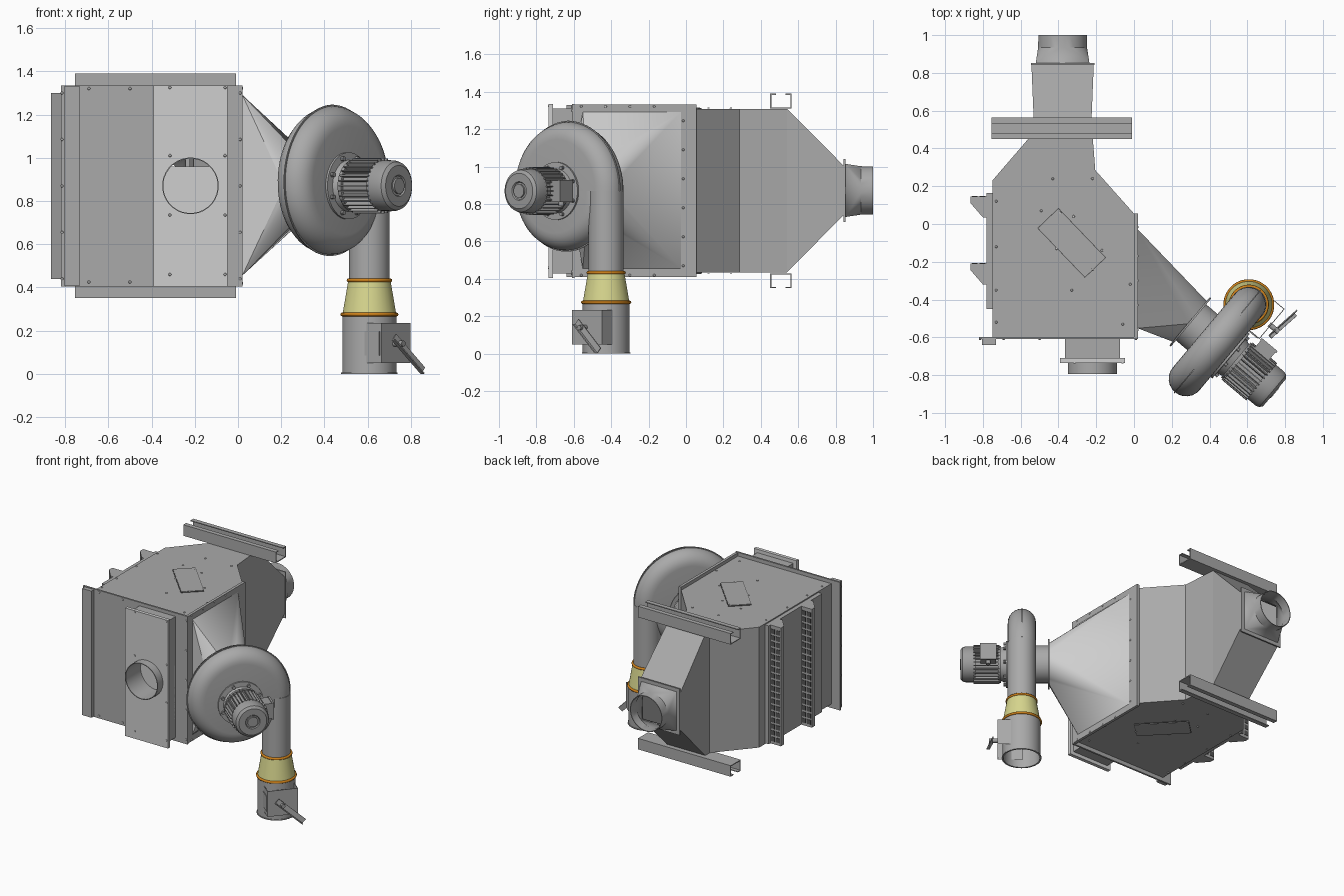
import bpy, bmesh, math
from mathutils import Vector as V

if "Cube" in bpy.data.objects:
    bpy.data.objects.remove(bpy.data.objects["Cube"])

def material(name, c):
    m = bpy.data.materials.new(name)
    m.diffuse_color = (*c, 1)
    m.use_nodes = True
    m.node_tree.nodes["Principled BSDF"].inputs["Base Color"].default_value = m.diffuse_color
    return m

STEEL = material("mid grey steel", (0.40, 0.40, 0.40))
LIGHT = material("light grey steel", (0.62, 0.62, 0.62))
MOTOR = material("motor grey", (0.34, 0.34, 0.34))
DARK = material("dark slots", (0.09, 0.09, 0.09))
YELLOW = material("pale yellow", (0.68, 0.67, 0.27))
ORANGE = material("orange", (0.62, 0.22, 0.01))

# --- helpers: a part is (rings, mode); mode 0 open, 1 capped, 2 looped
def build(name, parts, mat, smooth=None):
    bm = bmesh.new()
    for rings, mode in parts:
        vs = [[bm.verts.new(p) for p in r] for r in rings]
        n = len(vs[0])
        pairs = list(zip(vs, vs[1:])) + ([(vs[-1], vs[0])] if mode == 2 else [])
        for a, b in pairs:
            for i in range(n):
                bm.faces.new((a[i], a[(i + 1) % n], b[(i + 1) % n], b[i]))
        if mode == 1:
            bm.faces.new(vs[0][::-1])
            bm.faces.new(vs[-1])
    bmesh.ops.remove_doubles(bm, verts=bm.verts, dist=1e-5)
    bmesh.ops.recalc_face_normals(bm, faces=bm.faces)
    me = bpy.data.meshes.new(name)
    bm.to_mesh(me)
    bm.free()
    ob = bpy.data.objects.new(name, me)
    bpy.context.collection.objects.link(ob)
    me.materials.append(mat)
    if smooth:
        bpy.ops.object.select_all(action='DESELECT')
        ob.select_set(True)
        bpy.context.view_layer.objects.active = ob
        bpy.ops.object.shade_smooth_by_angle(angle=math.radians(smooth))
    return ob

def frame(o, u, v, s):
    o, u, v, s = V(o), V(u), V(v), V(s)
    return lambda a, b, c: o + u * a + v * b + s * c

def circ(f, r, s, n=32):
    return [f(r * math.cos(a), r * math.sin(a), s)
            for a in (math.pi / 4 + (i - (n / 8 - .5)) * 2 * math.pi / n for i in range(n))]

def square(f, hu, hv, s, n=32, cu=0, cv=0):
    return [f(cu + x * hu, cv + y * hv, s)
            for x, y in ((1, 1), (-1, 1), (-1, -1), (1, -1)) for _ in range(n // 4)]

def lathe(f, prof, mode=1, n=32):
    return [circ(f, r, s, n) for r, s in prof], mode

def box(lo, hi, f=None):
    f = f or (lambda a, b, c: V((a, b, c)))
    (a, b, c), (d, e, g) = lo, hi
    return [[f(a, b, z), f(d, b, z), f(d, e, z), f(a, e, z)] for z in (c, g)], 1

def prism(pts, f, s0, s1):
    return [[f(a, b, s) for a, b in pts] for s in (s0, s1)], 1

X, Y, Z = V((1, 0, 0)), V((0, 1, 0)), V((0, 0, 1))
T, N = V((0.643, 0.766, 0)), V((0.766, -0.643, 0))   # fan plane and fan axis
WORLD = frame((0, 0, 0), X, Y, Z)
SIDE = frame((0, 0, 0), Y, Z, X)
FRONT = frame((-0.22, 0, 0.87), X, Z, Y)
BACK = frame((-0.378, 0, 0.873), X, Z, Y)
FAN = frame((0.2975, -0.5175, 0.87), T, Z, N)
PIPE = frame((0.608, -0.427, 0), X, Y, Z)
DAMP = frame((0.608, -0.427, 0), T, Z, N)

# --- main housing, open at the inlet and at the rear duct
outline = [(-.75, -.6), (0, -.6), (0, .055), (-.205, .285), (-.225, .54),
           (-.53, .54), (-.53, .485), (-.75, .23)]
body = build("filter_housing", [prism(outline, WORLD, .433, 1.308)], STEEL)
bm = bmesh.new()
bm.from_mesh(body.data)
gone = [f for f in bm.faces if abs(f.normal.y) > .99 and (f.calc_center_median().y > .53 or f.calc_center_median().y < -.59)]
bmesh.ops.delete(bm, geom=gone, context='FACES')
bm.to_mesh(body.data)
bm.free()

# --- front flange with inlet opening
build("front_flange", [([square(FRONT, hu, hv, s, 4, cu) for hu, hv, s, cu in
      ((.42, .465, -.61, -.18), (.42, .465, -.597, -.18), (.145, .43, -.597, 0), (.145, .43, -.61, 0))], 2)], STEEL)
build("corner_post", [box((-.805, -.64, .41), (-.73, -.61, 1.33))], STEEL)
# --- inlet: box duct, cover plate with round hole, spigot, inner baffle
build("inlet_box", [([square(FRONT, .145, .44, s, 4) for s in (-.71, -.6)], 0)], STEEL)
build("inlet_cover", [([square(FRONT, .172, .465, -.735), circ(FRONT, .127, -.735), circ(FRONT, .127, -.71),
                        square(FRONT, .172, .465, -.71)], 2)], LIGHT)
build("inlet_spigot", [lathe(FRONT, [(.131, -.72), (.131, -.795), (.126, -.795), (.126, -.62)], 0)], STEEL, 40)
build("inlet_baffle", [box((-.365, -.625, .433), (-.075, -.615, .96))], LIGHT)

# --- hatches on top and underside
HATCH = frame((-.33, -.1, 0), (.69, -.72, 0), (.72, .69, 0), Z)
for nm, z in (("top", 1.308), ("bottom", .429)):
    build(nm + "_hatch_edge", [box((-.183, -.078, z), (.183, .078, z + .004), HATCH)], DARK)
    z2 = z + .003 if nm == "top" else z - .003
    build(nm + "_hatch", [box((-.179, -.074, z2), (.179, .074, z2 + .004), HATCH)], STEEL)

# --- left side panel with hollow perforated posts
build("side_panel", [box((-.78, -.45, .44), (-.75, .165, 1.30))], STEEL)
for k, y in enumerate((.145, -.21)):
    p = [(-.78, y), (-.865, y), (-.865, y - .035), (-.80, y - .11), (-.78, y - .11)]
    build(f"side_post_{k+1}", [prism(p, WORLD, .44, 1.30)], STEEL)
    build(f"post_slots_{k+1}", [box((x, y, z), (x + .03, y + .003, z + .032))
          for x in (-.858, -.817) for z in (.46 + .046 * i for i in range(18))], DARK)

# --- lipped channel beams above and below
for nm, z0, d in (("upper_beam", 1.31, 1), ("lower_beam", .43, -1)):
    w, h, t, lip = .115, .08, .006, .032
    c = [(0, 0), (w, 0), (w, h), (w - lip, h), (w - lip, h - t), (w - t, h - t), (w - t, t),
         (t, t), (t, h - t), (lip, h - t), (lip, h), (0, h)]
    build(nm, [prism([(.45 + a, z0 + d * b) for a, b in c], SIDE, -.755, -.01)], STEEL)

# --- rear duct: taper, flange, square to round outlet
build("rear_taper", [([square(BACK, .1525, .4375, .54, 4), square(BACK, .165, .13, .845, 4)], 0)], STEEL)
build("rear_flange", [([square(BACK, h, h, s, 4) for h, s in
      ((.168, .843), (.168, .853), (.135, .853), (.135, .843))], 2)], STEEL)
build("rear_outlet", [([square(BACK, .142, .142, .852), circ(BACK, .13, .935), circ(BACK, .129, 1.0),
                        circ(BACK, .124, 1.0), circ(BACK, .124, .935), square(BACK, .135, .135, .853)], 0)], STEEL, 30)

# --- right side flange and square to round cone towards the fan
build("right_flange", [box((0, -.6, .41), (.02, .055, 1.332))], STEEL)
build("fan_cone", [([square(SIDE, .262, .418, .02, cu=-.29, cv=.873), circ(FAN, .14, 0)], 0)], LIGHT, 20)
build("cone_ring", [lathe(FAN, [(.167, -.004), (.167, .006)])], STEEL, 40)
build("fan_inlet_pipe", [lathe(FAN, [(.125, 0), (.125, .1)])], STEEL, 40)

# --- spiral fan casing
RAD = (.36, .37, .337, .318, .30)
SC = .178
def spiral(profile, n=72):
    rings = []
    for i in range(n + 1):
        q = i / n * 4
        k = min(int(q), 3)
        R = RAD[k] + (RAD[k + 1] - RAD[k]) * (q - k)
        a = q * math.pi / 2
        rings.append([FAN(r * math.cos(a), r * math.sin(a), SC + s) for r, s in profile(R)])
    return rings, 1
W = .093
def casing(R):
    arc = [(R - W + W * math.cos(b), W * math.sin(b)) for b in (math.pi * (i / 12 - .5) for i in range(13))]
    return [(0, -W)] + arc + [(0, W)]
build("fan_casing", [spiral(casing)], STEEL, 40)
build("casing_seam", [spiral(lambda R: [(R - .03, -.003), (R + .006, -.003), (R + .006, .003), (R - .03, .003)])], STEEL, 30)
build("fan_outlet_pipe", [lathe(PIPE, [(.094, .87), (.094, .43)])], STEEL, 40)

# --- motor
build("motor_flange", [lathe(FAN, [(.155, .268), (.155, .282), (.12, .284), (.105, .33)])], STEEL, 35)
build("motor_bolts", [lathe(frame(FAN(.135 * math.cos(a), .135 * math.sin(a), 0), T, Z, N),
      [(.011, .28), (.011, .298)], 1, 8) for a in (math.pi / 4 * (i + .5) for i in range(8))], MOTOR)
build("motor_body", [lathe(FAN, [(.122, .315), (.122, .335), (.108, .335), (.108, .50)])], MOTOR, 35)
fins = []
for i in range(32):
    a = i * math.pi / 16
    c, s = math.cos(a), math.sin(a)
    fins.append(box((.1, -.003, .325), (.128, .003, .495), frame(FAN(0, 0, 0), T * c + Z * s, Z * c - T * s, N)))
build("motor_fins", fins, MOTOR)
build("motor_fan_cover", [lathe(FAN, [(.118, .485), (.118, .55), (.112, .57), (.095, .583), (.05, .583), (.045, .576)])], MOTOR, 35)
build("motor_end_disc", [lathe(FAN, [(.036, .57), (.036, .587)])], MOTOR, 35)
build("terminal_box", [box((.105, -.055, .35), (.165, .055, .45), FAN),
                       box((.165, -.06, .345), (.178, .06, .455), FAN)], MOTOR)
build("cable_gland", [lathe(frame(FAN(.14, -.05, .40), T, N, Z), [(.015, -.03), (.015, 0)], 1, 12)], MOTOR)

# --- yellow reducer with orange clamp rings
build("reducer", [lathe(PIPE, [(.125, .275), (.098, .433)])], YELLOW, 40)
for k, (r, z) in enumerate(((.097, .433), (.126, .275))):
    build(f"clamp_ring_{k+1}", [([circ(PIPE, r + .009 * math.cos(b), z + .009 * math.sin(b))
          for b in (i * math.pi / 4 for i in range(8))], 2)], ORANGE, 60)

# --- lower collar with damper bracket and lever
build("damper_collar", [lathe(PIPE, [(.12, .26), (.12, 0), (.131, 0), (.131, .006), (.126, .006), (.126, .272)])], STEEL, 40)
build("damper_bracket", [box((-.104, .05, -.01), (-.1, .235, .16), DAMP), box((.1, .05, -.01), (.104, .235, .16), DAMP),
                         box((-.104, .05, .156), (.104, .235, .16), DAMP)], STEEL)
build("bracket_plate", [box((-.109, .085, .05), (-.104, .195, .15), DAMP)], STEEL)
build("lever_pivot", [lathe(frame(DAMP(-.01, .14, 0), T, Z, N), [(.014, .15), (.014, .215)], 1, 12)], MOTOR, 40)
d = V((.75, -.66))
LEVER = frame(DAMP(-.047, .17, .185), T * d.x + Z * d.y + N * .11, Z * d.x - T * d.y, N)
build("damper_lever", [box((0, -.02, 0), (.235, .02, .006), LEVER), box((0, -.02, 0), (.235, -.014, .022), LEVER)], STEEL)

# --- rivets along flanges, cover and housing top
def rivets(name, pts, u, v, s):
    build(name, [lathe(frame(p, u, v, s), [(.007, 0), (.005, .004)], 1, 8) for p in pts], LIGHT)
rivets("cover_rivets", [(x, -.735, z) for x in (-.315, -.06) for z in (.46, .735, 1.01, 1.325)], X, Z, -Y)
rivets("front_rivets", [(x, -.61, z) for x in (-.69, -.50) for z in (.425, 1.32)]
       + [(x, -.61, .44 + .215 * i) for x in (-.815, .01) for i in range(5)], X, Z, -Y)
rivets("right_rivets", [(.02, y, .47 + .155 * i) for y in (-.015,) for i in range(6)]
       + [(.02, -.56 + .13 * i, z) for i in range(4) for z in (.42, 1.322)], Y, Z, X)
top = [(-.73, .12), (-.73, -.12), (-.73, -.35), (-.73, -.52), (-.43, .24), (-.22, .24), (-.02, -.32), (-.06, -.53),
       (-.49, .07), (-.39, .06), (-.32, .04), (-.17, -.14), (-.22, -.24), (-.33, -.35), (-.41, -.13)]
rivets("top_rivets", [(x, y, 1.312) for x, y in top], X, Y, Z)
rivets("bottom_rivets", [(x, y, .429) for x, y in top], X, Y, -Z)
